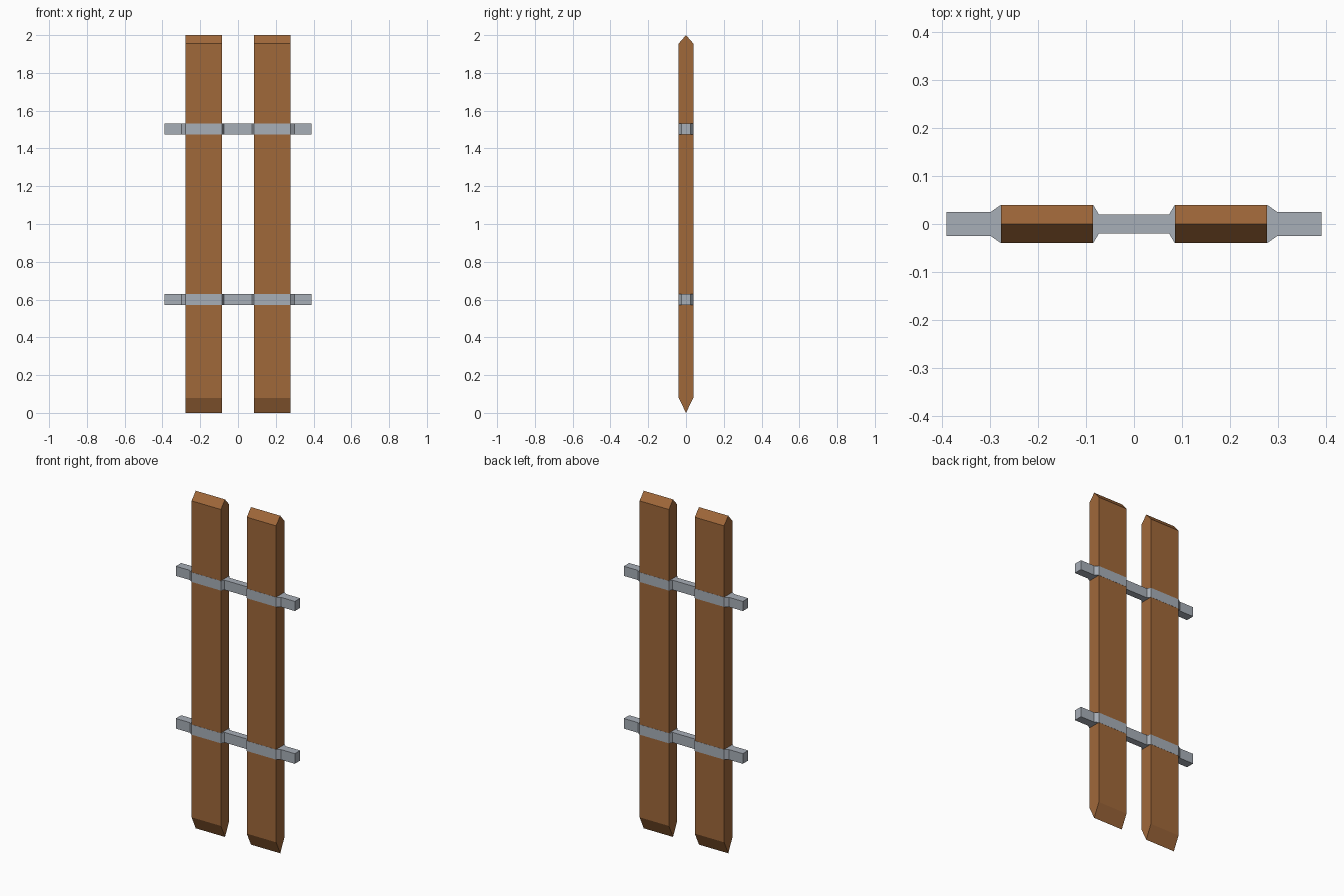
import bpy, bmesh

if "Cube" in bpy.data.objects:
    bpy.data.objects.remove(bpy.data.objects["Cube"])


def material(name, rgb):
    m = bpy.data.materials.new(name)
    m.diffuse_color = (*rgb, 1.0)
    m.use_nodes = True
    m.node_tree.nodes["Principled BSDF"].inputs["Base Color"].default_value = m.diffuse_color
    return m


wood = material("brown wood", (0.35, 0.138, 0.042))
metal = material("grey metal", (0.39, 0.425, 0.475))


def prism(name, profile, offset, mat):
    """Extrude a closed 3D outline along an offset vector."""
    bm = bmesh.new()
    face = bm.faces.new([bm.verts.new(p) for p in profile])
    ext = bmesh.ops.extrude_face_region(bm, geom=[face])
    moved = [g for g in ext["geom"] if isinstance(g, bmesh.types.BMVert)]
    bmesh.ops.translate(bm, verts=moved, vec=offset)
    bmesh.ops.recalc_face_normals(bm, faces=bm.faces)
    me = bpy.data.meshes.new(name)
    bm.to_mesh(me)
    bm.free()
    me.materials.append(mat)
    ob = bpy.data.objects.new(name, me)
    bpy.context.collection.objects.link(ob)
    return ob


# Planks: pointed at top and bottom, seen from the side
PLANK_IN, PLANK_OUT, HALF = 0.085, 0.277, 0.039
side = [(0, 0), (HALF, 0.08), (HALF, 1.955), (0, 2), (-HALF, 1.955), (-HALF, 0.08)]
for name, x in (("left_plank", -PLANK_OUT), ("right_plank", PLANK_IN)):
    prism(name, [(x, y, z) for y, z in side], (PLANK_OUT - PLANK_IN, 0, 0), wood)

# Rails: narrow bars that swell to wrap around each plank, seen from above
WRAP = HALF + 0.0008
half = [(0.073, 0.02), (PLANK_IN, WRAP), (PLANK_OUT, WRAP), (0.298, 0.025), (0.39, 0.025)]
back = [(-x, y) for x, y in reversed(half)] + half
outline = back + [(x, -y) for x, y in reversed(back)]
for name, z, height in (("lower_rail", 0.57, 0.06), ("upper_rail", 1.475, 0.057)):
    prism(name, [(x, y, z) for x, y in outline], (0, 0, height), metal)
